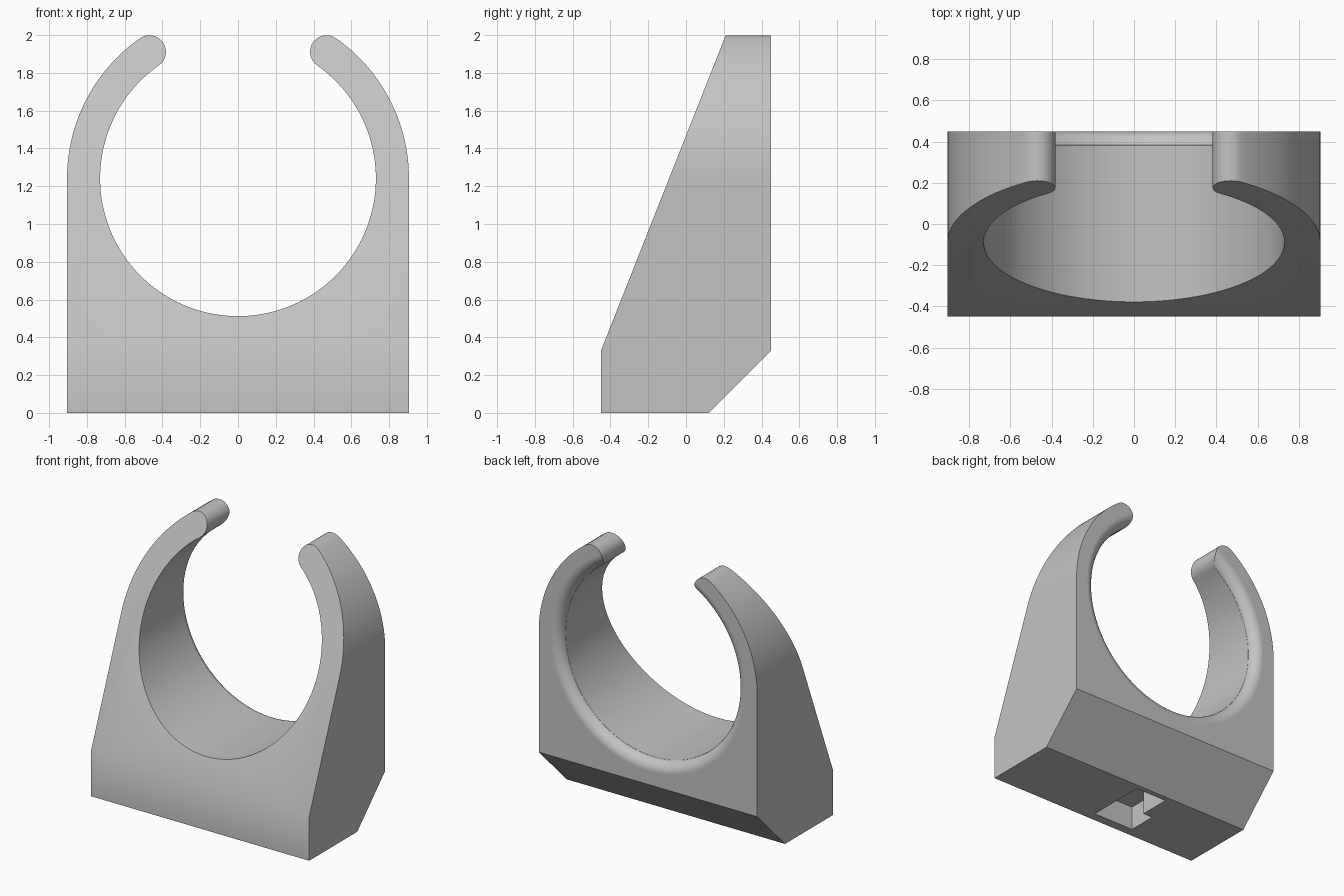
import bpy, bmesh
from math import cos, sin, radians
from mathutils import Vector

if "Cube" in bpy.data.objects:
    bpy.data.objects.remove(bpy.data.objects["Cube"], do_unlink=True)

HOLE_R, OUTER_R, HOLE_Z = 0.73, 0.905, 1.242   # ring of the clip
TIP = 55                                        # angle where the arms end
MID_R, CAP_R = (HOLE_R + OUTER_R) / 2, (OUTER_R - HOLE_R) / 2
HALF_Y, ROUND = 0.45, 0.08


def arc(cx, cy, r, start, end, steps):
    angles = [radians(start + (end - start) * i / steps) for i in range(steps + 1)]
    return [(cx + r * cos(a), cy + r * sin(a)) for a in angles]


def new_object(name, bm):
    bmesh.ops.recalc_face_normals(bm, faces=bm.faces)
    mesh = bpy.data.meshes.new(name)
    bm.to_mesh(mesh)
    bm.free()
    obj = bpy.data.objects.new(name, mesh)
    bpy.context.collection.objects.link(obj)
    return obj


def prism(name, points, place, sweep):
    """Extrude a flat outline; place maps a 2D point into space."""
    bm = bmesh.new()
    face = bm.faces.new([bm.verts.new(place(a, b)) for a, b in points])
    made = bmesh.ops.extrude_face_region(bm, geom=[face])["geom"]
    verts = [v for v in made if isinstance(v, bmesh.types.BMVert)]
    bmesh.ops.translate(bm, verts=verts, vec=Vector(sweep))
    return new_object(name, bm)


def lathe(name, points, steps):
    """Closed solid turned about the hole axis from (radius, y) points."""
    bm = bmesh.new()
    rings = []
    for r, y in points:
        rings.append([bm.verts.new((x, y, z)) for x, z in arc(0, HOLE_Z, r, 0, 360, steps)[:-1]])
    for low, high in zip(rings, rings[1:]):
        for i in range(steps):
            j = (i + 1) % steps
            bm.faces.new((low[i], low[j], high[j], high[i]))
    bm.faces.new(rings[0])
    bm.faces.new(rings[-1])
    return new_object(name, bm)


def cut(target, tool, operation):
    mod = target.modifiers.new(operation, 'BOOLEAN')
    mod.operation, mod.solver, mod.object = operation, 'EXACT', tool
    bpy.context.view_layer.objects.active = target
    bpy.ops.object.modifier_apply(modifier=mod.name)
    bpy.data.objects.remove(tool, do_unlink=True)


# Front outline: block with an open ring and round arm tips
tip = radians(TIP)
tip_x, tip_z = MID_R * cos(tip), HOLE_Z + MID_R * sin(tip)
outline = [(-OUTER_R, -0.1), (OUTER_R, -0.1)]
outline += arc(0, HOLE_Z, OUTER_R, 0, TIP, 28)
outline += arc(tip_x, tip_z, CAP_R, TIP, TIP + 180, 16)[1:-1]
outline += arc(0, HOLE_Z, HOLE_R, TIP, -180 - TIP, 120)
outline += arc(-tip_x, tip_z, CAP_R, -TIP, 180 - TIP, 16)[1:-1]
outline += arc(0, HOLE_Z, OUTER_R, 180 - TIP, 180, 28)
clip = prism("pipe_clip", outline, lambda x, z: (x, -0.6, z), (0, 1.2, 0))

# Side outline: sloped front, bevelled lower back edge
side = [(-HALF_Y, 0), (0.12, 0), (HALF_Y, 0.33), (HALF_Y, 2.1), (0.25, 2.1), (-HALF_Y, 0.33)]
cut(clip, prism("side_shape", side, lambda y, z: (-1.1, y, z), (2.2, 0, 0)), 'INTERSECT')

# Rounded rim at the back of the hole
rim = [(0.3, 0.36), (0.7, 0.36)]
rim += arc(HOLE_R + ROUND, HALF_Y - ROUND, ROUND, 180, 90, 10)[1:]
rim += [(HOLE_R + ROUND, 0.6), (0.3, 0.6)]
cut(clip, lathe("rim_cutter", rim, 120), 'DIFFERENCE')

# Stepped slot in the underside
slot = [(0.04, -0.38), (0.04, 0.08), (-0.22, 0.08), (-0.22, -0.16), (-0.3, -0.16), (-0.3, -0.38)]
cut(clip, prism("slot_cutter", slot, lambda x, y: (x, y, -0.1), (0, 0, 0.28)), 'DIFFERENCE')

# Single grey plastic
grey = bpy.data.materials.new("grey_plastic")
grey.use_nodes = True
colour = (0.55, 0.55, 0.55, 1)
grey.diffuse_color = colour
grey.node_tree.nodes["Principled BSDF"].inputs["Base Color"].default_value = colour
clip.data.materials.clear()
clip.data.materials.append(grey)
for poly in clip.data.polygons:
    poly.material_index = 0

# Smooth curves, crisp edges
bpy.ops.object.select_all(action='DESELECT')
clip.select_set(True)
bpy.context.view_layer.objects.active = clip
bpy.ops.object.shade_smooth_by_angle(angle=radians(30))
weighted = clip.modifiers.new("weighted_normals", 'WEIGHTED_NORMAL')
weighted.keep_sharp = True
